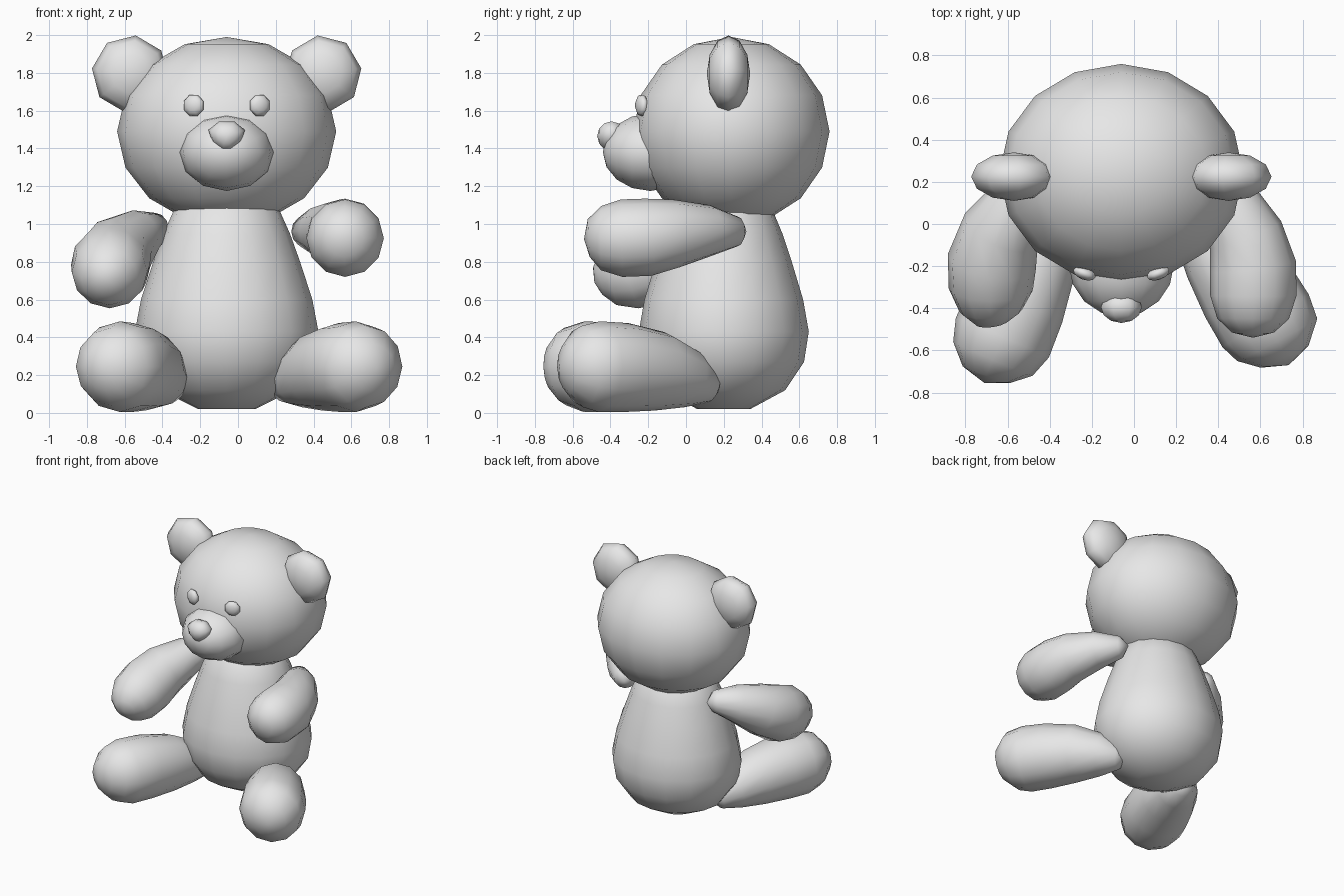
import bpy, bmesh, math
from mathutils import Vector, Matrix

cube = bpy.data.objects.get("Cube")
if cube:
    bpy.data.objects.remove(cube, do_unlink=True)

plush = bpy.data.materials.new("light grey plush")
plush.use_nodes = True
GREY = (0.8, 0.8, 0.8, 1)
plush.diffuse_color = GREY
plush.node_tree.nodes["Principled BSDF"].inputs["Base Color"].default_value = GREY


def finish(name, bm):
    """Turn a bmesh into a smooth shaded object."""
    bmesh.ops.recalc_face_normals(bm, faces=bm.faces)
    for face in bm.faces:
        face.smooth = True
    mesh = bpy.data.meshes.new(name)
    bm.to_mesh(mesh)
    bm.free()
    mesh.materials.append(plush)
    obj = bpy.data.objects.new(name, mesh)
    bpy.context.collection.objects.link(obj)
    return obj


def ball(name, center, radii, segments, rings, pole="Z", spin=0, yaw=0, taper=0):
    """Low-poly ellipsoid; spin turns it about its pole, taper narrows its underside."""
    bm = bmesh.new()
    bmesh.ops.create_uvsphere(bm, u_segments=segments, v_segments=rings, radius=1)
    turn = Matrix.Rotation(math.radians(spin), 4, "Z")
    if pole == "Y":
        turn = Matrix.Rotation(math.pi / 2, 4, "X") @ turn
    bm.transform(turn)
    for v in bm.verts:
        v.co.x *= 1 + taper * min(v.co.z, 0)
    place = Matrix.Translation(center) @ Matrix.Rotation(math.radians(yaw), 4, "Z")
    bm.transform(place @ Matrix.Diagonal((*radii, 1)))
    return finish(name, bm)


def loft(name, stations, segments=12, stretch=1, upright=False):
    """Round tube through (x, y, z, radius) stations, closed to a point at both ends."""
    bm = bmesh.new()
    points = [Vector(s[:3]) for s in stations]
    start, end = bm.verts.new(points[0]), bm.verts.new(points[-1])
    loops = []
    for i in range(1, len(points) - 1):
        if upright:
            side, up = Vector((1, 0, 0)), Vector((0, 1, 0))
        else:
            along = (points[i + 1] - points[i - 1]).normalized()
            side = along.cross(Vector((0, 0, 1))).normalized()
            up = side.cross(along)
        loop = []
        for k in range(segments):
            a = math.tau * k / segments
            offset = side * math.cos(a) * stretch + up * math.sin(a)
            loop.append(bm.verts.new(points[i] + offset * stations[i][3]))
        loops.append(loop)
    for k in range(segments):
        n = (k + 1) % segments
        bm.faces.new((start, loops[0][k], loops[0][n]))
        bm.faces.new((end, loops[-1][n], loops[-1][k]))
        for a, b in zip(loops, loops[1:]):
            bm.faces.new((a[k], b[k], b[n], a[n]))
    return finish(name, bm)


MID = -0.06  # centre line of head and torso

# Torso: pear shape, a little wider than deep
profile = [(0.02, 0), (0.02, 0.14), (0.12, 0.325), (0.27, 0.425), (0.43, 0.45),
           (0.6, 0.42), (0.8, 0.36), (0.95, 0.31), (1.07, 0.26), (1.16, 0.16), (1.2, 0)]
loft("torso", [(MID, 0.2, z, r) for z, r in profile], 16, 1.08, upright=True)

# Head and face
ball("head", (MID, 0.24, 1.49), (0.58, 0.52, 0.5), 16, 8)
ball("muzzle", (MID, -0.19, 1.38), (0.25, 0.25, 0.205), 12, 8, pole="Y")
ball("nose", (MID, -0.395, 1.465), (0.105, 0.075, 0.085), 8, 6, pole="Y", spin=22.5, taper=0.6)
for name, side in (("left", 1), ("right", -1)):
    ball(name + "_eye", (MID + 0.175 * side, -0.235, 1.628), (0.06, 0.03, 0.06),
         8, 6, pole="Y", spin=22.5, yaw=20 * side)
    ball(name + "_ear", (MID + 0.51 * side, 0.225, 1.795), (0.205, 0.115, 0.205),
         8, 6, pole="Y", spin=8 * side)

# Arms: slim at the shoulder, full at the paw
loft("left_arm", [
    (0.32, 0.32, 0.96, 0), (0.35, 0.27, 0.96, 0.08), (0.44, 0.13, 0.965, 0.135),
    (0.53, -0.05, 0.95, 0.18), (0.565, -0.2, 0.93, 0.205), (0.567, -0.34, 0.925, 0.205),
    (0.565, -0.45, 0.925, 0.17), (0.565, -0.515, 0.925, 0.1), (0.565, -0.54, 0.92, 0)])
loft("right_arm", [
    (-0.4, 0.31, 0.98, 0), (-0.43, 0.26, 0.98, 0.08), (-0.53, 0.13, 0.94, 0.14),
    (-0.63, -0.03, 0.86, 0.19), (-0.675, -0.18, 0.785, 0.212), (-0.68, -0.31, 0.745, 0.2),
    (-0.68, -0.41, 0.715, 0.15), (-0.675, -0.465, 0.7, 0.08), (-0.67, -0.485, 0.69, 0)])

# Legs: splayed forward, full at the foot
loft("left_leg", [
    (0.22, 0.18, 0.13, 0), (0.245, 0.13, 0.14, 0.09), (0.32, 0.02, 0.18, 0.155),
    (0.43, -0.14, 0.22, 0.21), (0.54, -0.32, 0.24, 0.236), (0.625, -0.46, 0.245, 0.24),
    (0.68, -0.55, 0.245, 0.215), (0.715, -0.63, 0.24, 0.125), (0.735, -0.67, 0.24, 0)])
loft("right_leg", [
    (-0.34, 0.17, 0.13, 0), (-0.36, 0.12, 0.14, 0.09), (-0.41, 0, 0.18, 0.155),
    (-0.48, -0.18, 0.22, 0.21), (-0.56, -0.38, 0.24, 0.236), (-0.625, -0.54, 0.245, 0.24),
    (-0.67, -0.64, 0.245, 0.205), (-0.7, -0.715, 0.24, 0.12), (-0.71, -0.755, 0.24, 0)])
